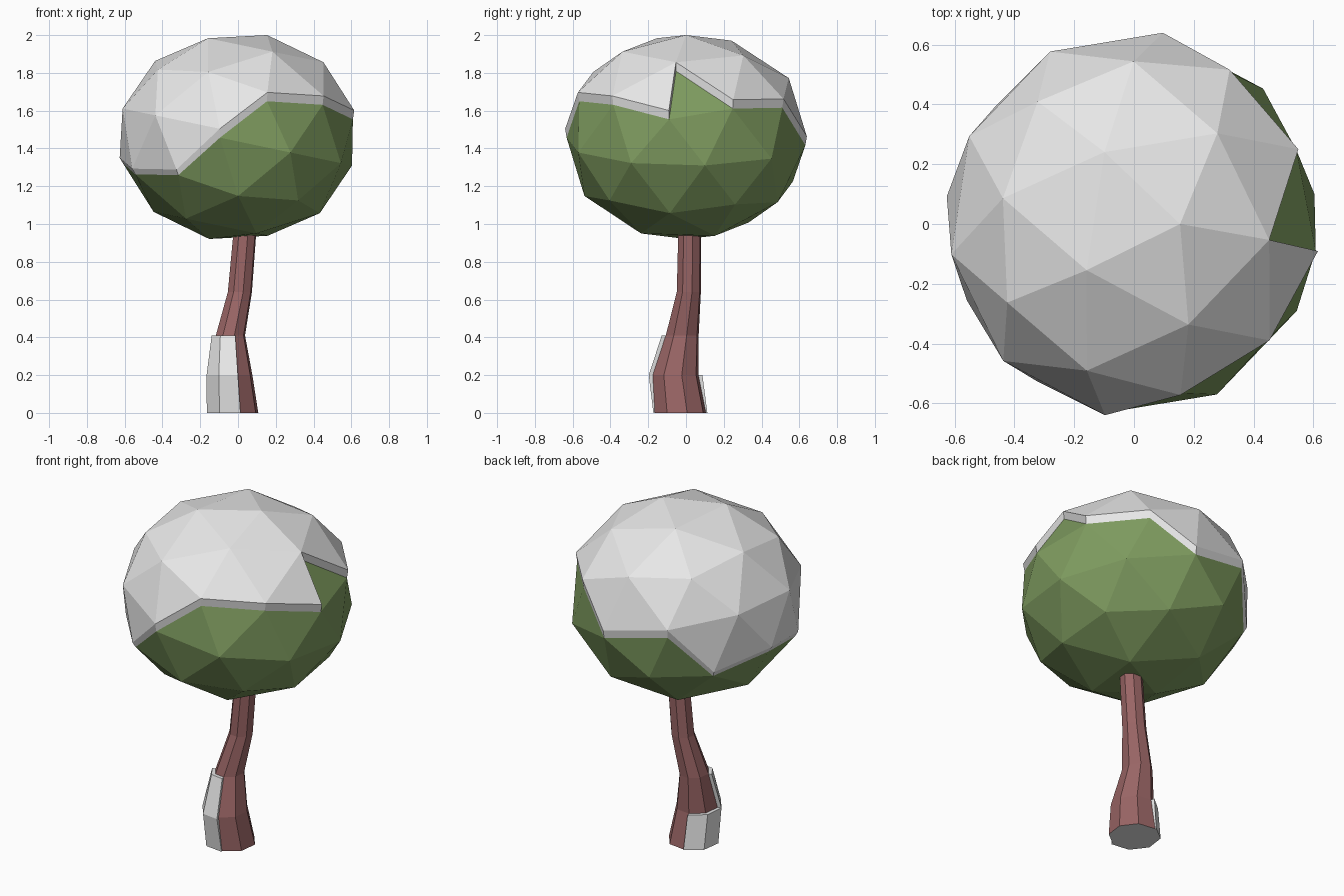
import bpy, bmesh
from math import radians, cos, sin, pi
from mathutils import Matrix, Vector

cube = bpy.data.objects.get("Cube")
if cube:
    bpy.data.objects.remove(cube, do_unlink=True)


def material(name, rgb):
    m = bpy.data.materials.new(name)
    m.use_nodes = True
    m.diffuse_color = (*rgb, 1)
    bsdf = m.node_tree.nodes["Principled BSDF"]
    bsdf.inputs["Base Color"].default_value = (*rgb, 1)
    bsdf.inputs["Roughness"].default_value = 0.9
    return m


leaf = material("leaf green", (0.21, 0.33, 0.115))
bark = material("bark brown", (0.32, 0.13, 0.13))
snow = material("snow white", (0.8, 0.8, 0.8))


def make_object(name, bm, *mats):
    mesh = bpy.data.meshes.new(name)
    bm.to_mesh(mesh)
    bm.free()
    for m in mats:
        mesh.materials.append(m)
    ob = bpy.data.objects.new(name, mesh)
    bpy.context.collection.objects.link(ob)
    return ob


def snow_shell(name, source, picked, push):
    """Copy the picked faces and raise them into a rimmed layer of snow."""
    bm = source.copy()
    bm.faces.ensure_lookup_table()
    bmesh.ops.delete(bm, geom=[f for f in bm.faces if f.index not in picked],
                     context='FACES')
    inner = list(bm.faces)
    new = bmesh.ops.extrude_face_region(bm, geom=inner)["geom"]
    for v in new:
        if isinstance(v, bmesh.types.BMVert):
            v.co = push(v.co)
    bmesh.ops.delete(bm, geom=[f for f in inner if f.is_valid],
                     context='FACES_ONLY')
    for f in bm.faces:
        f.material_index = 0
    make_object(name, bm, snow)


# Crown: a faceted ball, with snow on the faces above a slanted plane
crown = bmesh.new()
bmesh.ops.create_icosphere(crown, subdivisions=2, radius=1)
crown.faces.index_update()
slant = Vector((0.7 * cos(radians(194)), 0.7 * sin(radians(194)), 1))
capped = set()
for f in crown.faces:
    c = f.calc_center_median()
    notch = c.x > 0.6 and c.y > 0 and c.z > 0.5   # bare gap in the snow edge
    if min(v.co.dot(slant) for v in f.verts) > -0.21 and not notch:
        capped.add(f.index)

middle = Vector((0, 0, 1.437))
place = (Matrix.Translation(middle)
         @ Matrix.Diagonal((0.63, 0.64, 0.532, 1))
         @ Matrix.Rotation(radians(14), 4, 'Y')
         @ Matrix.Rotation(radians(-9), 4, 'Z'))
bmesh.ops.transform(crown, matrix=place, verts=crown.verts)


def lift_crown(co):
    low = co.z < 1.35
    spread = 1.03 if low else 1.012
    return Vector((co.x * spread, co.y * spread, co.z + (0.03 if low else 0.047)))


snow_shell("crown_snow", crown, capped, lift_crown)
make_object("crown", crown, leaf)

# Trunk: bent eight-sided loft; each ring is centre x, y, z and radius x, y
rings = [(-0.025, -0.03, 0, 0.137, 0.14),
         (-0.035, -0.055, 0.2, 0.115, 0.125),
         (-0.04, -0.02, 0.41, 0.08, 0.09),
         (0.01, 0.015, 0.64, 0.066, 0.066),
         (0.04, 0.02, 1.0, 0.062, 0.062)]
SIDES = 8
trunk = bmesh.new()
loops = []
for x, y, z, rx, ry in rings:
    angles = [radians(15) + 2 * pi * i / SIDES for i in range(SIDES)]
    loops.append([trunk.verts.new((x + rx * cos(a), y + ry * sin(a), z))
                  for a in angles])
drifted = set()
count = 0
for row, (low, high) in enumerate(zip(loops, loops[1:])):
    for i in range(SIDES):
        j = (i + 1) % SIDES
        trunk.faces.new((low[i], low[j], high[j], high[i]))
        # Snow wraps the back and right at the foot, and climbs the right side
        if (row == 0 and 2 <= i <= 5) or (row == 1 and 4 <= i <= 5):
            drifted.add(count)
        count += 1
trunk.faces.new(loops[0][::-1]).material_index = 1
trunk.faces.new(loops[-1])
trunk.faces.index_update()
trunk.normal_update()


def lift_trunk(co):
    out = Vector((co.x + 0.035, co.y + 0.04, 0)).normalized()
    return co + out * (0.008 if co.z < 0.01 else 0.022)


snow_shell("trunk_snow", trunk, drifted, lift_trunk)
make_object("trunk", trunk, bark, snow)
